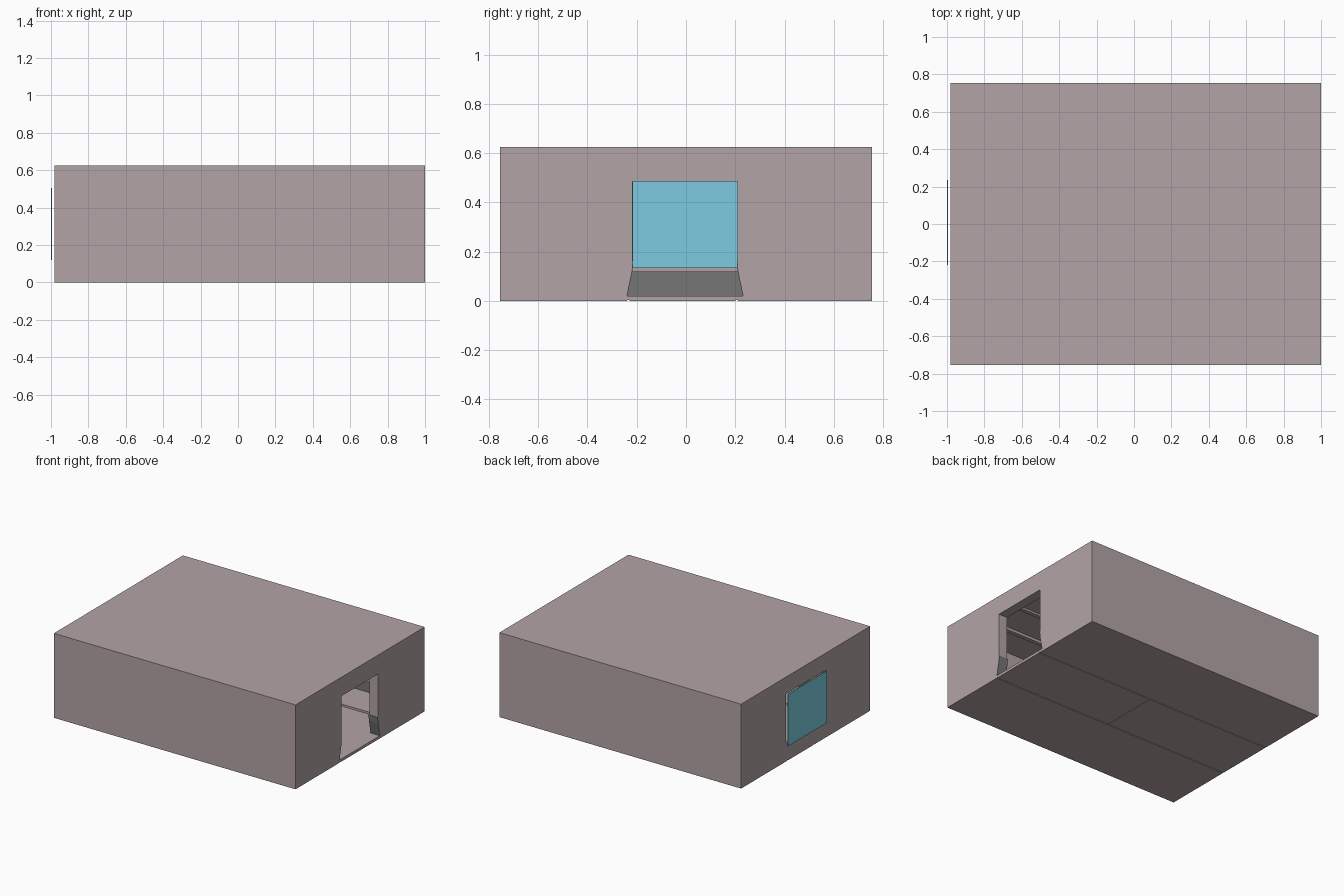
import bpy, bmesh
from mathutils import Vector

if "Cube" in bpy.data.objects:
    bpy.data.objects.remove(bpy.data.objects["Cube"])


def material(name, rgb):
    m = bpy.data.materials.new(name)
    m.diffuse_color = (*rgb, 1)
    m.use_nodes = True
    m.node_tree.nodes["Principled BSDF"].inputs["Base Color"].default_value = m.diffuse_color
    return m


PINK = material("wall_paint", (0.45, 0.37, 0.38))
CYAN = material("window_glass", (0.20, 0.60, 0.75))
ORANGE = material("orange_trim", (0.75, 0.38, 0.10))
GREY = material("skirting_grey", (0.18, 0.18, 0.18))


def prism(name, profile, x0, x1, mat=None):
    """Extrude a (y, z) profile along x."""
    bm = bmesh.new()
    face = bm.faces.new([bm.verts.new((x0, y, z)) for y, z in profile])
    ext = bmesh.ops.extrude_face_region(bm, geom=[face])
    moved = [v for v in ext["geom"] if isinstance(v, bmesh.types.BMVert)]
    bmesh.ops.translate(bm, verts=moved, vec=Vector((x1 - x0, 0, 0)))
    bmesh.ops.recalc_face_normals(bm, faces=bm.faces)
    me = bpy.data.meshes.new(name)
    bm.to_mesh(me)
    bm.free()
    if mat:
        me.materials.append(mat)
    ob = bpy.data.objects.new(name, me)
    bpy.context.collection.objects.link(ob)
    return ob


def box(name, x0, x1, y0, y1, z0, z1, mat=None):
    return prism(name, [(y0, z0), (y1, z0), (y1, z1), (y0, z1)], x0, x1, mat)


def cut(target, cutter):
    cutter.hide_render = True
    mod = target.modifiers.new("cut", "BOOLEAN")
    mod.operation = "DIFFERENCE"
    mod.solver = "EXACT"
    mod.object = cutter
    bpy.context.view_layer.objects.active = target
    bpy.ops.object.modifier_apply(modifier=mod.name)
    bpy.data.objects.remove(cutter)


# Outer shell, hollowed into one room
shell = box("room_shell", -0.98, 1.0, -0.755, 0.755, 0, 0.625, PINK)
cut(shell, box("room_cutter", -0.96, 0.93, -0.735, 0.735, 0.02, 0.605))

# Doorway that flares out near the floor
C = -0.004
half = [(0.238, 0.02), (0.217, 0.12), (0.213, 0.165), (0.213, 0.485)]
door = [(C + y, z) for y, z in half] + [(C - y, z) for y, z in reversed(half)]
cut(shell, prism("door_cutter", door, 0.9, 1.1))

# Window hole in the opposite wall, with a pane standing just outside
cut(shell, box("window_cutter", -1.1, -0.9, -0.216, 0.231, 0.135, 0.5))
box("window_pane", -1.0, -0.995, -0.22, 0.235, 0.12, 0.505, CYAN)

# Shallow seams under the floor: two long ones and one cross seam
for y in (-0.235, 0.207):
    cut(shell, box("seam_cutter", -1.1, 1.1, y - 0.005, y + 0.005, -0.05, 0.004))
cut(shell, box("seam_cutter", 0.03, 0.036, -0.235, 0.207, -0.05, 0.003))

# Grey lining on the flared foot of the doorway
for side, s in (("left", -1), ("right", 1)):
    outer = [(C + s * y, z) for y, z in half[:3]]
    inner = [(C + s * (y - 0.003), z) for y, z in reversed(half[:3])]
    prism("door_lining_" + side, outer + inner, 0.925, 0.999, GREY)

# Raised floor edges, skirting, trim and ceiling ribs along both side walls
for side, s in (("front", -1), ("back", 1)):
    def strip(name, ya, yb, z0, z1, mat):
        y0, y1 = sorted((s * ya, s * yb))
        return box(name + "_" + side, -0.96, 0.93, y0, y1, z0, z1, mat)
    strip("floor_step", 0.47, 0.735, 0.02, 0.035, PINK)
    strip("skirting", 0.725, 0.735, 0.035, 0.12, GREY)
    strip("wall_trim", 0.722, 0.735, 0.12, 0.15, ORANGE)
    strip("ceiling_rib_inner", 0.2, 0.23, 0.59, 0.605, PINK)
    strip("ceiling_rib_outer", 0.47, 0.5, 0.585, 0.605, PINK)

# Skirting across the window wall
box("window_wall_skirting", -0.96, -0.95, -0.725, 0.725, 0.02, 0.12, GREY)
